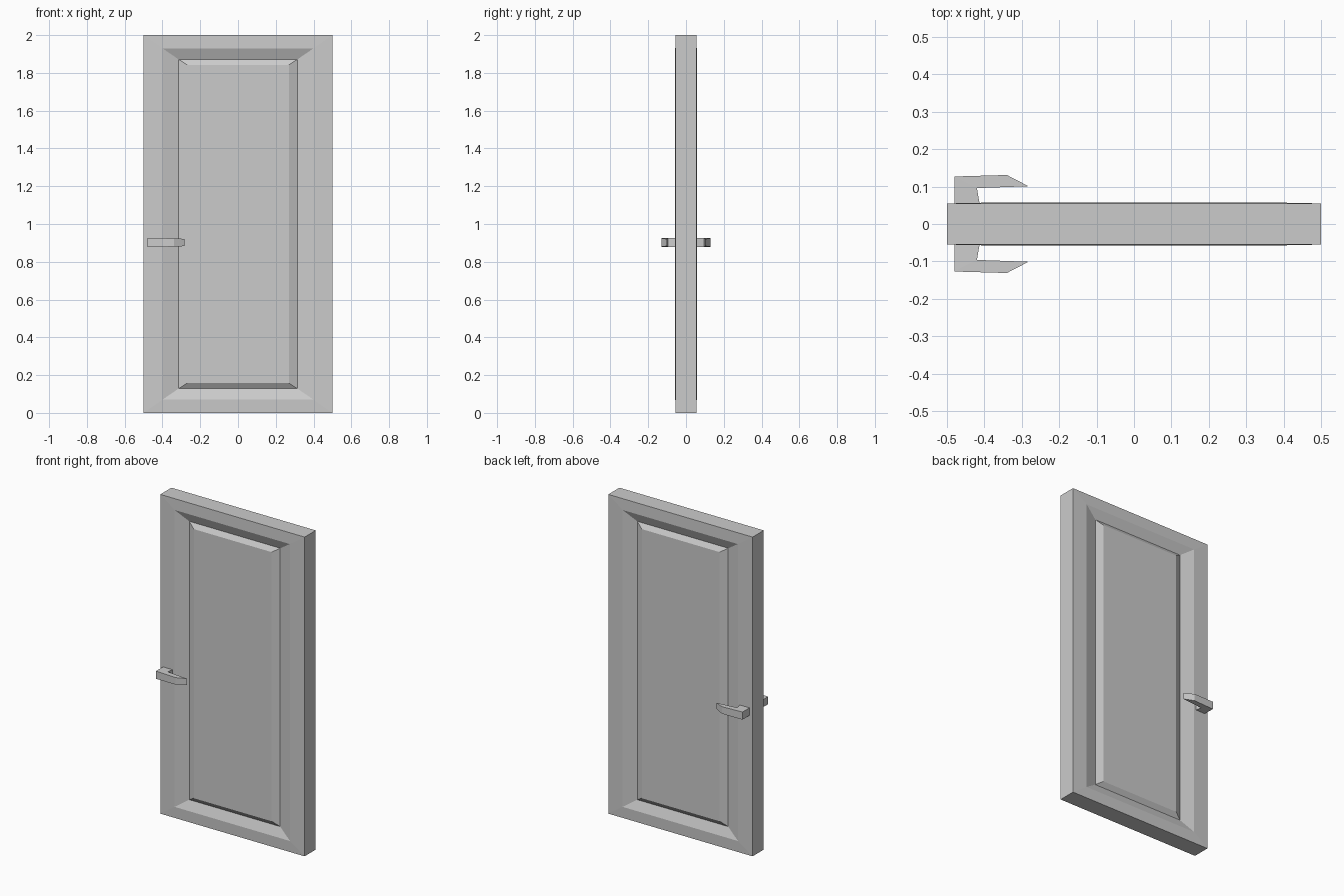
import bpy, bmesh

if "Cube" in bpy.data.objects:
    bpy.data.objects.remove(bpy.data.objects["Cube"])


def make_object(name, bm):
    bmesh.ops.recalc_face_normals(bm, faces=bm.faces)
    mesh = bpy.data.meshes.new(name)
    bm.to_mesh(mesh)
    bm.free()
    obj = bpy.data.objects.new(name, mesh)
    bpy.context.collection.objects.link(obj)
    return obj


# Door slab: nested rectangles form frame, groove and raised panel on each face
# (half width, bottom/top margin, half depth)
RINGS = [(0.50, 0.0, 0.055), (0.40, 0.07, 0.057), (0.315, 0.128, 0.032), (0.27, 0.157, 0.052)]
bm = bmesh.new()
outer = []
for side in (-1, 1):
    loops = []
    for w, m, d in RINGS:
        corners = [(-w, m), (w, m), (w, 2 - m), (-w, 2 - m)]
        loops.append([bm.verts.new((x, side * d, z)) for x, z in corners])
    for a, b in zip(loops, loops[1:]):
        for i in range(4):
            j = (i + 1) % 4
            bm.faces.new((a[i], a[j], b[j], b[i]))
    bm.faces.new(loops[-1])
    outer.append(loops[0])
for i in range(4):
    j = (i + 1) % 4
    bm.faces.new((outer[0][i], outer[0][j], outer[1][j], outer[1][i]))
make_object("door_panel", bm)

# Lever handles: hooked profile extruded upward, mirrored front and back
# (x, y, half height)
PROFILE = [(-0.48, 0.05, 0.023), (-0.48, 0.127, 0.024), (-0.34, 0.131, 0.022),
           (-0.282, 0.101, 0.019), (-0.42, 0.096, 0.024), (-0.412, 0.05, 0.023)]
for side, name in ((-1, "front_handle"), (1, "back_handle")):
    bm = bmesh.new()
    low, high = [[bm.verts.new((x, side * y, 0.902 + s * h)) for x, y, h in PROFILE]
                 for s in (-1, 1)]
    n = len(PROFILE)
    for ring in (low, high):
        # shank and grip, split at the inner corner
        bm.faces.new((ring[0], ring[1], ring[4], ring[5]))
        bm.faces.new((ring[1], ring[2], ring[3], ring[4]))
    for i in range(n):
        j = (i + 1) % n
        bm.faces.new((low[i], low[j], high[j], high[i]))
    make_object(name, bm)
